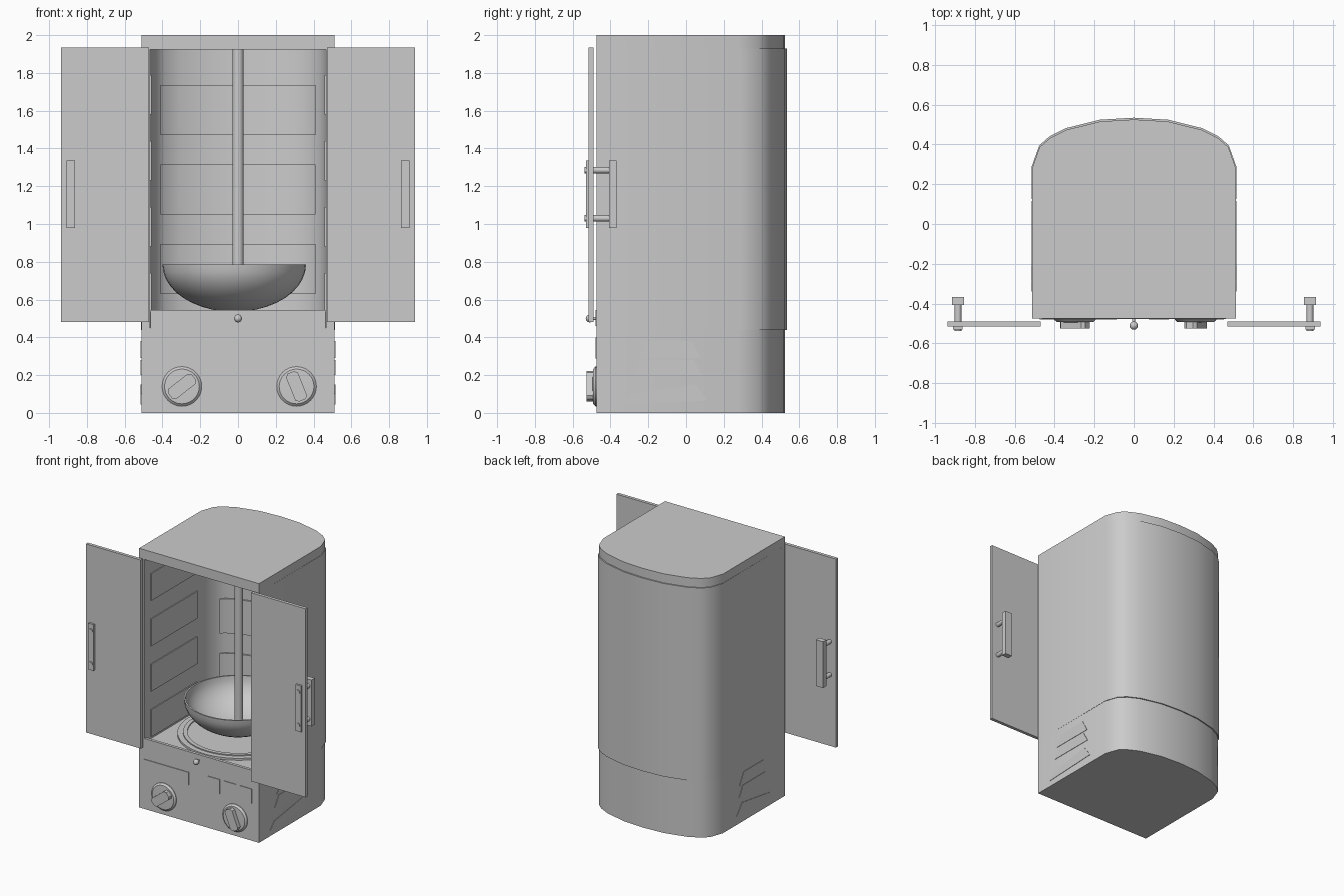
import bpy, bmesh, math
from mathutils import Matrix, Vector

if "Cube" in bpy.data.objects:
    bpy.data.objects.remove(bpy.data.objects["Cube"])


def finish(name, bm, smooth=True):
    bmesh.ops.remove_doubles(bm, verts=bm.verts, dist=1e-5)
    bmesh.ops.recalc_face_normals(bm, faces=bm.faces)
    me = bpy.data.meshes.new(name)
    bm.to_mesh(me)
    bm.free()
    ob = bpy.data.objects.new(name, me)
    bpy.context.collection.objects.link(ob)
    if smooth:
        bpy.ops.object.select_all(action='DESELECT')
        bpy.context.view_layer.objects.active = ob
        ob.select_set(True)
        bpy.ops.object.shade_smooth_by_angle(angle=math.radians(32))
    return ob


def prism(name, pts, a, b, axis='z'):
    """Extrude a 2D outline from a to b along z (outline xy), x (yz) or y (xz)."""
    place = {'z': lambda p: (p[0], p[1], a), 'x': lambda p: (a, p[0], p[1]),
             'y': lambda p: (p[0], a, p[1])}[axis]
    step = {'z': (0, 0, b - a), 'x': (b - a, 0, 0), 'y': (0, b - a, 0)}[axis]
    bm = bmesh.new()
    f = bm.faces.new([bm.verts.new(place(p)) for p in pts])
    r = bmesh.ops.extrude_face_region(bm, geom=[f], use_keep_orig=True)
    bmesh.ops.translate(bm, vec=step,
                        verts=[v for v in r['geom'] if isinstance(v, bmesh.types.BMVert)])
    return finish(name, bm)


def box(name, x0, x1, y0, y1, z0, z1):
    return prism(name, [(x0, y0), (x1, y0), (x1, y1), (x0, y1)], z0, z1)


def lathe(name, profile, centre, axis='z', steps=32):
    """Revolve (radius, height) points; axis 'y' points the height towards -y."""
    bm = bmesh.new()
    vs = [bm.verts.new((r, 0, h)) for r, h in profile]
    es = [bm.edges.new(p) for p in zip(vs, vs[1:])]
    bmesh.ops.spin(bm, geom=vs + es, cent=(0, 0, 0), axis=(0, 0, 1),
                   angle=math.tau, steps=steps)
    if axis == 'y':
        bmesh.ops.rotate(bm, verts=bm.verts, matrix=Matrix.Rotation(math.pi / 2, 3, 'X'))
    bmesh.ops.translate(bm, verts=bm.verts, vec=centre)
    return finish(name, bm)


def rod(name, r, h, centre, axis='z', steps=16):
    return lathe(name, [(0, 0), (r, 0), (r, h), (0, h)], centre, axis, steps)


def mirrored(half):
    """Right half outline, front to back centre, completed on the left."""
    return half + [(-x, y) for x, y in reversed(half) if x > 0]


# Cabinet: round-backed base, U-shaped shell and cap
back = [(0.512, 0.28), (0.475, 0.385), (0.425, 0.43), (0.34, 0.473), (0.17, 0.515), (0, 0.525)]
foot = mirrored([(0.512, -0.475)] + back)
inner = mirrored([(0.465, -0.475)] + [(x * 0.908, y - 0.032) for x, y in back])
outer = mirrored([(0.512, -0.475)] + [(x * 1.004, y + 0.009) for x, y in back])
prism("base", foot, 0, 0.45)
prism("shell", outer + inner[::-1], 0.44, 1.93)
prism("top_cap", foot, 1.925, 2.0)

# Drip tray with front lip, pull knob and raised rings
prism("tray_floor", [(x * 0.998, y) for x, y in inner], 0.45, 0.515)
box("tray_lip", -0.463, 0.463, -0.478, -0.455, 0.46, 0.545)
lathe("turntable", [(0, 0.51), (0.43, 0.51), (0.43, 0.53), (0.39, 0.53), (0.39, 0.538),
                    (0.36, 0.538), (0.36, 0.53), (0, 0.53)], (0, 0.01, 0), steps=48)
rod("tray_knob_stem", 0.008, 0.03, (0, -0.475, 0.5), 'y')
ball = [(0.021 * math.sin(math.pi * i / 8), -0.021 * math.cos(math.pi * i / 8)) for i in range(9)]
lathe("tray_knob", ball, (0, -0.51, 0.5), 'y', 16)

# Spit pole and bowl
rod("spit_pole", 0.03, 1.40, (0, 0.01, 0.53))
arc = [math.pi / 2 * i / 10 for i in range(11)]
bowl = [(0.38 * math.sin(a), 0.785 - 0.25 * math.cos(a)) for a in arc]
bowl += [(0.368 * math.sin(a), 0.785 - 0.238 * math.cos(a)) for a in reversed(arc)]
lathe("bowl", bowl, (-0.02, 0.03, 0), steps=40)

# Heating panels on the back and side walls
wall = mirrored([(0.41, 0.372), (0.386, 0.397), (0.308, 0.440), (0.154, 0.482), (0, 0.492)])
for i in range(3):
    z = 0.63 + 0.42 * i
    prism("back_heater", wall + [(x, y - 0.013) for x, y in wall[::-1]], z, z + 0.265)
for s in (-1, 1):
    for i in range(4):
        z = 0.53 + 0.35 * i
        box("side_heater", s * 0.466, s * 0.458, -0.4, 0.16, z, z + 0.21)

# Open doors with inner grab bar, outer plate and through bolts
for s in (-1, 1):
    box("door", s * 0.47, s * 0.938, -0.515, -0.49, 0.48, 1.935)
    box("handle_plate", s * 0.862, s * 0.908, -0.53, -0.514, 0.98, 1.337)
    box("handle_bar", s * 0.853, s * 0.913, -0.407, -0.367, 0.98, 1.337)
    for z in (1.03, 1.285):
        rod("handle_bolt", 0.017, 0.147, (s * 0.884, -0.39, z), 'y', 12)

# Front controls: display, buttons and two rotary knobs
box("display", -0.475, -0.085, -0.48, -0.47, 0.29, 0.385)
for x in (0.075, 0.215, 0.35):
    box("button", x, x + 0.102, -0.48, -0.47, 0.287, 0.4)
for x, deg in ((-0.297, 38), (0.31, -68)):
    lathe("dial", [(0, 0), (0.105, 0), (0.105, 0.008), (0.092, 0.02), (0, 0.024)],
          (x, -0.472, 0.14), 'y')
    c, s = math.cos(math.radians(deg)), math.sin(math.radians(deg))
    grip = [(-0.08, -0.018), (-0.065, -0.034), (0.065, -0.034), (0.08, -0.018),
            (0.08, 0.018), (0.065, 0.034), (-0.065, 0.034), (-0.08, 0.018)]
    prism("dial_grip", [(x + u * c - v * s, 0.14 + u * s + v * c) for u, v in grip],
          -0.526, -0.485, 'y')

# Trapezoid vents on both sides of the base
vents = [[(-0.26, 0.29), (0.08, 0.29), (0.03, 0.38), (-0.21, 0.38)],
         [(-0.285, 0.2), (0.085, 0.2), (0.04, 0.28), (-0.235, 0.28)],
         [(-0.34, 0.045), (0.115, 0.065), (0.05, 0.15), (-0.29, 0.1)]]
for s in (-1, 1):
    for v in vents:
        prism("side_vent", v, s * 0.505, s * 0.515, 'x')
